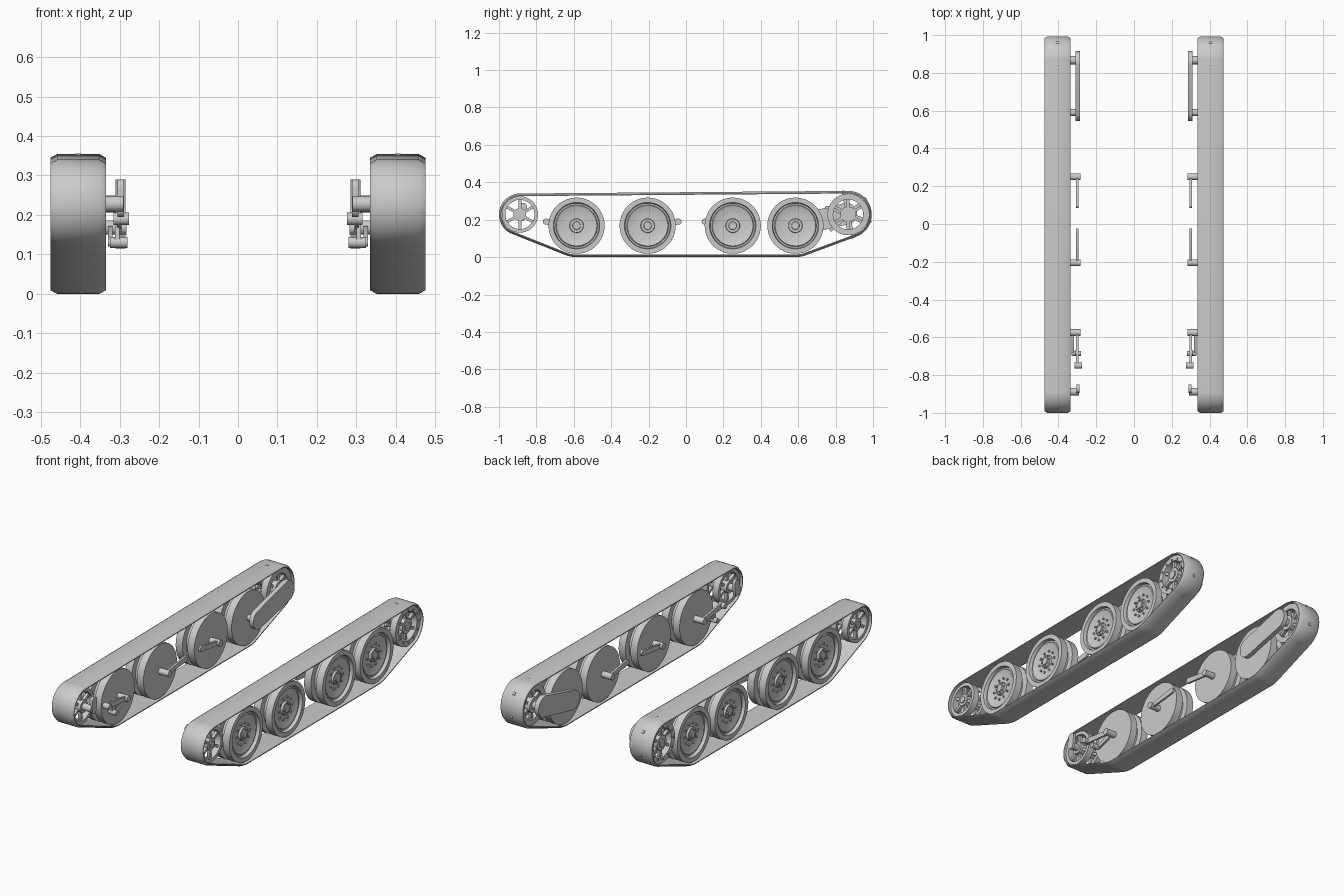
import bpy, bmesh
from math import sin, cos, pi, radians

if "Cube" in bpy.data.objects:
    bpy.data.objects.remove(bpy.data.objects["Cube"])

grey = bpy.data.materials.new("plain_grey")
grey.use_nodes = True
grey.diffuse_color = (0.6, 0.6, 0.6, 1)
grey.node_tree.nodes["Principled BSDF"].inputs["Base Color"].default_value = (0.6, 0.6, 0.6, 1)

MID = 0.405  # sideways centre of each track
IDLER = (-0.888, 0.228)
SPROCKET = (0.867, 0.228)
WHEELS = (-0.585, -0.205, 0.25, 0.585)
HUB_Z = 0.168


def hull(circles, n, inset=0.0):
    """Outline of a belt pulled around circles given as (y, z, radius)."""
    pts = []
    for i in range(n):
        a = 2 * pi * (i + 0.5) / n
        y, z, r = max(circles, key=lambda c: c[0] * cos(a) + c[1] * sin(a) + c[2])
        pts.append((y + (r - inset) * cos(a), z + (r - inset) * sin(a)))
    return pts


def loft(bm, rings, closed=False):
    """Skin rings of (x, outline); cap the ends unless the loop is closed."""
    loops = [[bm.verts.new((x, y, z)) for y, z in pts] for x, pts in rings]
    n = len(loops[0])
    pairs = list(zip(loops, loops[1:]))
    if closed:
        pairs.append((loops[-1], loops[0]))
    else:
        bm.faces.new(loops[0])
        bm.faces.new(loops[-1])
    for a, b in pairs:
        for i in range(n):
            j = (i + 1) % n
            bm.faces.new((a[i], a[j], b[j], b[i]))


def prism(bm, x0, x1, circles, n=24):
    pts = hull(circles, n)
    loft(bm, [(x0, pts), (x1, pts)])


def lathe(bm, y, z, profile, n=48, closed=False):
    """Turn a profile of (x, radius) around a sideways axle."""
    loft(bm, [(x, hull([(y, z, r)], n)) for x, r in profile], closed)


def around(centre, radius, count, start=0.0):
    for i in range(count):
        a = radians(start) + 2 * pi * i / count
        yield centre[0] + radius * cos(a), centre[1] + radius * sin(a)


def finish(name, bm):
    bmesh.ops.recalc_face_normals(bm, faces=bm.faces)
    mesh = bpy.data.meshes.new(name)
    bm.to_mesh(mesh)
    bm.free()
    mesh.materials.append(grey)
    ob = bpy.data.objects.new(name, mesh)
    bpy.context.collection.objects.link(ob)
    ob.modifiers.new("both_sides", "MIRROR").use_bisect_axis[0] = False
    bpy.ops.object.select_all(action="DESELECT")
    ob.select_set(True)
    bpy.context.view_layer.objects.active = ob
    bpy.ops.object.shade_smooth_by_angle(angle=radians(30))


# Track belt with bevelled outer edges
bm = bmesh.new()
path = [(*IDLER, 0.112), (*SPROCKET, 0.126),
        (WHEELS[0], HUB_Z, HUB_Z), (WHEELS[-1], HUB_Z, HUB_Z)]
section = [(-0.07, 0.014), (-0.07, 0.009), (-0.054, 0), (0.054, 0), (0.07, 0.009), (0.07, 0.014)]
loft(bm, [(MID + x, hull(path, 96, inset)) for x, inset in section], closed=True)
finish("track_belt", bm)

# Double road wheels, dished outside and flat inside
DISH = [(-0.06, 0.15), (-0.018, 0.15), (-0.018, 0.115), (0.014, 0.115), (0.014, 0.15),
        (0.056, 0.15), (0.056, 0.124), (0.038, 0.12), (0.038, 0.112), (0.044, 0.108),
        (0.032, 0.075), (0.032, 0.038), (0.044, 0.036), (0.044, 0.022), (0.05, 0.02)]
for i, y in enumerate(WHEELS):
    bm = bmesh.new()
    lathe(bm, y, HUB_Z, [(MID + x, r) for x, r in DISH], 64)
    for by, bz in around((y, HUB_Z), 0.06, 10):
        prism(bm, MID + 0.03, MID + 0.04, [(by, bz, 0.006)], 8)
    for by, bz in around((y, HUB_Z), 0.029, 8):
        prism(bm, MID + 0.04, MID + 0.049, [(by, bz, 0.004)], 8)
    finish(f"road_wheel_{i + 1}", bm)


def spoked_wheel(bm, centre, rim, inner, hub, spokes):
    """Two spoked rims joined by an axle."""
    for x0, x1 in ((-0.055, -0.018), (0.018, 0.055)):
        a, b = MID + x0, MID + x1
        lathe(bm, *centre, [(a, inner), (a, rim), (b, rim), (b, inner)], closed=True)
        for sy, sz in around(centre, inner + 0.004, spokes, 30):
            prism(bm, a + 0.01, b - 0.01, [(*centre, 0.008), (sy, sz, 0.008)], 12)
    prism(bm, MID - 0.06, MID + 0.05, [(*centre, hub)], 32)
    prism(bm, MID + 0.05, MID + 0.056, [(*centre, hub * 0.6)], 6)


# Front idler
bm = bmesh.new()
spoked_wheel(bm, IDLER, 0.097, 0.078, 0.034, 6)
finish("idler_wheel", bm)

# Rear sprocket with teeth poking through the belt and a ring of bolts
bm = bmesh.new()
spoked_wheel(bm, SPROCKET, 0.111, 0.08, 0.042, 6)
for ty, tz in around(SPROCKET, 0.122, 6, 42):
    prism(bm, MID - 0.007, MID + 0.007, [(*SPROCKET, 0.01), (ty, tz, 0.009)], 16)
for by, bz in around(SPROCKET, 0.09, 12):
    prism(bm, MID + 0.05, MID + 0.06, [(by, bz, 0.006)], 6)
finish("drive_sprocket", bm)

# Final drive case and its shafts
bm = bmesh.new()
prism(bm, 0.285, 0.311, [(0.6, 0.17, 0.055), (0.857, 0.232, 0.058)], 40)
prism(bm, 0.305, 0.36, [(*SPROCKET, 0.022)])
prism(bm, 0.305, 0.36, [(0.59, HUB_Z, 0.018)])
finish("final_drive", bm)

# Suspension arms: wheel pin, thin link and pivot block
for name, y, end in (("front", -0.575, -0.75), ("second", -0.205, -0.04), ("third", 0.25, 0.1)):
    bm = bmesh.new()
    prism(bm, 0.283, 0.36, [(y, HUB_Z, 0.018)])
    prism(bm, 0.295, 0.307, [(y, HUB_Z, 0.012), (end, 0.19, 0.016)])
    if name == "front":
        prism(bm, 0.276, 0.315, [(end, 0.19, 0.016)])
    finish(f"{name}_suspension_arm", bm)

# Idler tensioner: axle, crank and lever
bm = bmesh.new()
prism(bm, 0.29, 0.36, [(*IDLER, 0.02)])
prism(bm, 0.289, 0.305, [(-0.875, 0.213, 0.018), (-0.872, 0.268, 0.022)])
prism(bm, 0.28, 0.325, [(-0.685, 0.13, 0.014)])
prism(bm, 0.3, 0.312, [(-0.685, 0.13, 0.012), (-0.68, 0.18, 0.014)])
prism(bm, 0.318, 0.33, [(-0.685, 0.13, 0.01), (-0.6, 0.16, 0.012)])
finish("idler_tensioner", bm)
